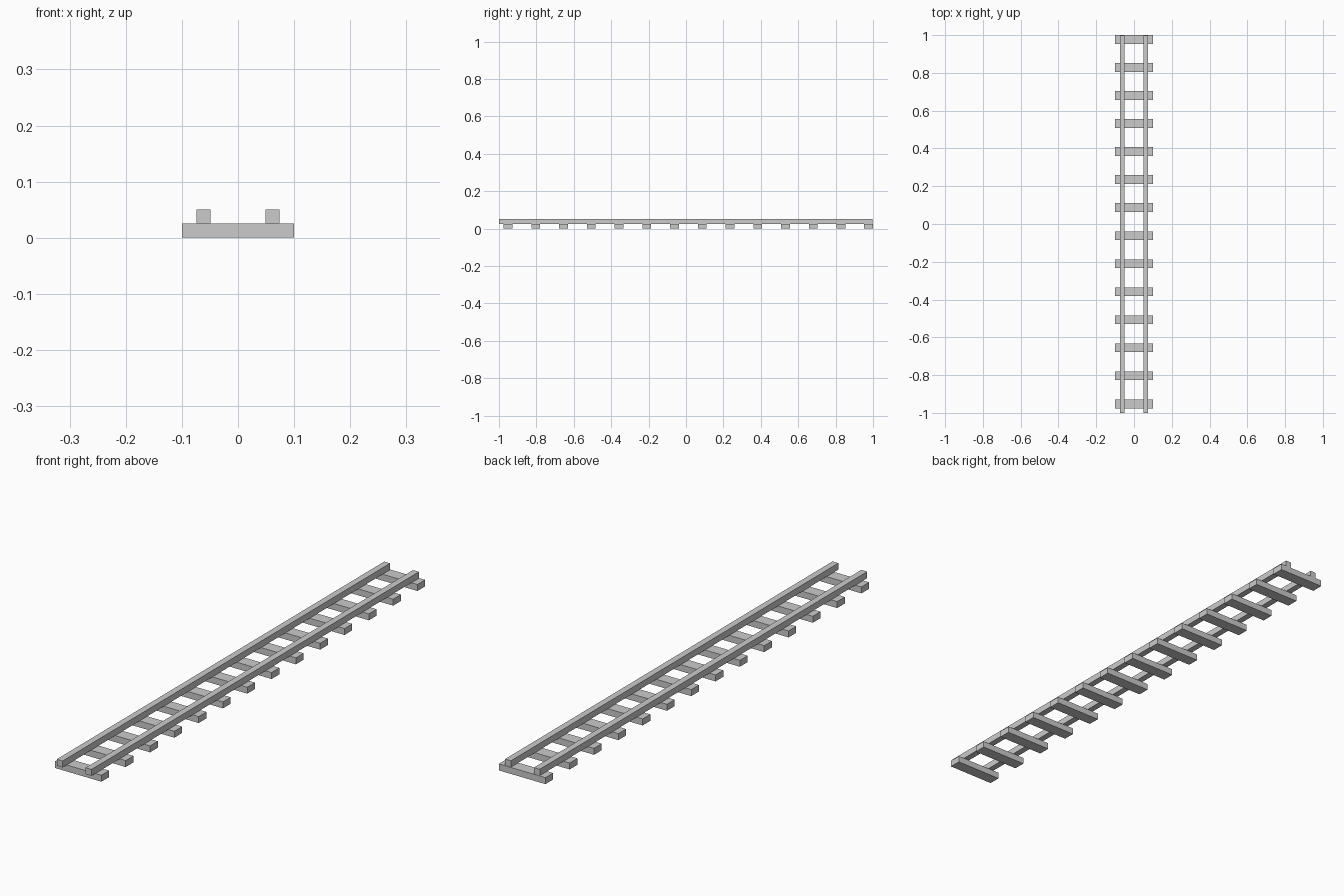
import bpy

if "Cube" in bpy.data.objects:
    bpy.data.objects.remove(bpy.data.objects["Cube"])

SLEEPERS = 14
SLEEPER_DEPTH = 0.047
HALF_WIDTH = 0.0995
LAYER = 0.025               # sleeper height and rail height
FIRST_Y, LAST_Y = -0.952, 1 - SLEEPER_DEPTH / 2
RAIL_X, RAIL_W = 0.0615, 0.025
RAIL_START, RAIL_END = -1.0, 0.998


def box(name, x, y, z):
    """Box from (min, max) pairs on each axis."""
    bpy.ops.mesh.primitive_cube_add(
        size=1, location=[(a + b) / 2 for a, b in (x, y, z)])
    ob = bpy.context.object
    ob.name = name
    ob.scale = [b - a for a, b in (x, y, z)]
    bpy.ops.object.transform_apply(location=False, rotation=False, scale=True)
    return ob


# Cross sleepers, evenly spaced along the track
pitch = (LAST_Y - FIRST_Y) / (SLEEPERS - 1)
for i in range(SLEEPERS):
    y = FIRST_Y + i * pitch
    box(f"sleeper_{i + 1:02d}", (-HALF_WIDTH, HALF_WIDTH),
        (y - SLEEPER_DEPTH / 2, y + SLEEPER_DEPTH / 2), (0, LAYER))

# Two long rails resting on the sleepers
for side, name in ((-1, "left_rail"), (1, "right_rail")):
    cx = side * RAIL_X
    box(name, (cx - RAIL_W / 2, cx + RAIL_W / 2),
        (RAIL_START, RAIL_END), (LAYER, 2 * LAYER))
